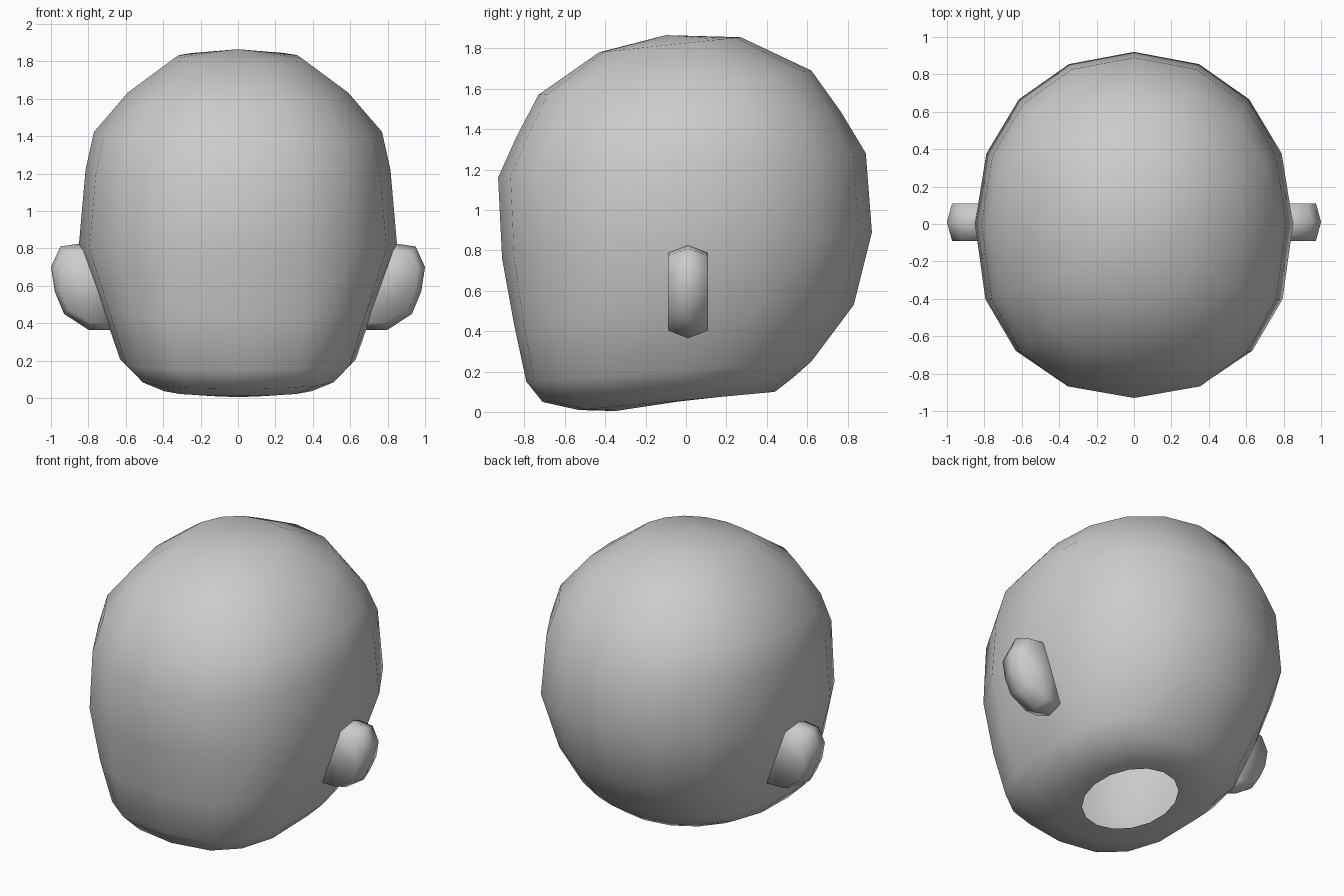
import bpy, bmesh
from math import sin, cos, pi

cube = bpy.data.objects.get("Cube")
if cube:
    bpy.data.objects.remove(cube, do_unlink=True)

COLUMNS = 16

# One plain clay material
clay = bpy.data.materials.new("grey_clay")
clay.use_nodes = True
grey = (0.6, 0.6, 0.6, 1)
clay.diffuse_color = grey
clay.node_tree.nodes["Principled BSDF"].inputs["Base Color"].default_value = grey


def finish(bm, name):
    """Turn a bmesh into a smooth shaded object."""
    bmesh.ops.recalc_face_normals(bm, faces=bm.faces)
    mesh = bpy.data.meshes.new(name)
    bm.to_mesh(mesh)
    bm.free()
    mesh.materials.append(clay)
    for face in mesh.polygons:
        face.use_smooth = True
    obj = bpy.data.objects.new(name, mesh)
    bpy.context.collection.objects.link(obj)
    return obj


def bridge(bm, lower, upper):
    """Join two closed loops of equal length with quads."""
    count = len(lower)
    for i in range(count):
        j = (i + 1) % count
        bm.faces.new((lower[i], lower[j], upper[j], upper[i]))


def power(value, exponent):
    size = abs(value) ** exponent
    return size if value >= 0 else -size


def head_ring(bm, front, back, width, middle, squareness):
    """Tilted superellipse ring through a front and a back (y, z) point."""
    (yf, zf), (yb, zb) = front, back
    ring = []
    for i in range(COLUMNS):
        a = 2 * pi * i / COLUMNS
        c, s = cos(a), sin(a)
        if abs(c) < 1e-6:
            c = 0
        e = 2 / (squareness if s < 0 else min(squareness, 2.15))
        reach = (yb - middle) if s > 0 else (middle - yf)
        y = middle + reach * power(s, e)
        z = zf + (zb - zf) * (y - yf) / (yb - yf)
        ring.append(bm.verts.new((width * power(c, e), y, z)))
    return ring


# Head: rings from the open neck up to the crown
# front (y, z), back (y, z), half width, y of widest point, squareness
RINGS = [
    ((-.35, .005), (.28, .10), .28, -.04, 2.0),
    ((-.53, .01), (.44, .10), .42, -.04, 2.3),
    ((-.71, .05), (.53, .17), .54, -.03, 2.7),
    ((-.79, .15), (.62, .25), .63, 0, 3.0),
    ((-.85, .43), (.83, .53), .725, 0, 2.8),
    ((-.91, .76), (.92, .89), .85, 0, 2.35),
    ((-.93, 1.16), (.89, 1.28), .815, 0, 2.3),
    ((-.84, 1.36), (.77, 1.48), .77, 0, 2.3),
    ((-.73, 1.57), (.62, 1.69), .59, -.03, 2.3),
    ((-.43, 1.78), (.27, 1.855), .34, -.08, 2.2),
]
bm = bmesh.new()
rings = [head_ring(bm, *spec) for spec in RINGS]
for lower, upper in zip(rings, rings[1:]):
    bridge(bm, lower, upper)
crown = bm.verts.new((0, -.1, 1.865))
for i in range(COLUMNS):
    bm.faces.new((rings[-1][i], rings[-1][(i + 1) % COLUMNS], crown))
finish(bm, "head")

# Ears: an outline with a full middle layer and two inset sides
OUTLINE = [(.68, .365), (.80, .365), (.93, .45), (.98, .57), (1.0, .70),
           (.95, .81), (.85, .825), (.68, .80)]
CENTRE_X, CENTRE_Z = .68, .595


def build_ear(name, side):
    bm = bmesh.new()
    layers = []
    for y, scale in ((-.09, .83), (.01, 1), (.11, .83)):
        layers.append([bm.verts.new((side * (CENTRE_X + (x - CENTRE_X) * (scale + 1) / 2), y,
                                     CENTRE_Z + (z - CENTRE_Z) * scale))
                       for x, z in OUTLINE])
    bridge(bm, layers[0], layers[1])
    bridge(bm, layers[1], layers[2])
    bm.faces.new(layers[0])
    bm.faces.new(layers[2])
    finish(bm, name)


for name, side in (("left_ear", 1), ("right_ear", -1)):
    build_ear(name, side)
